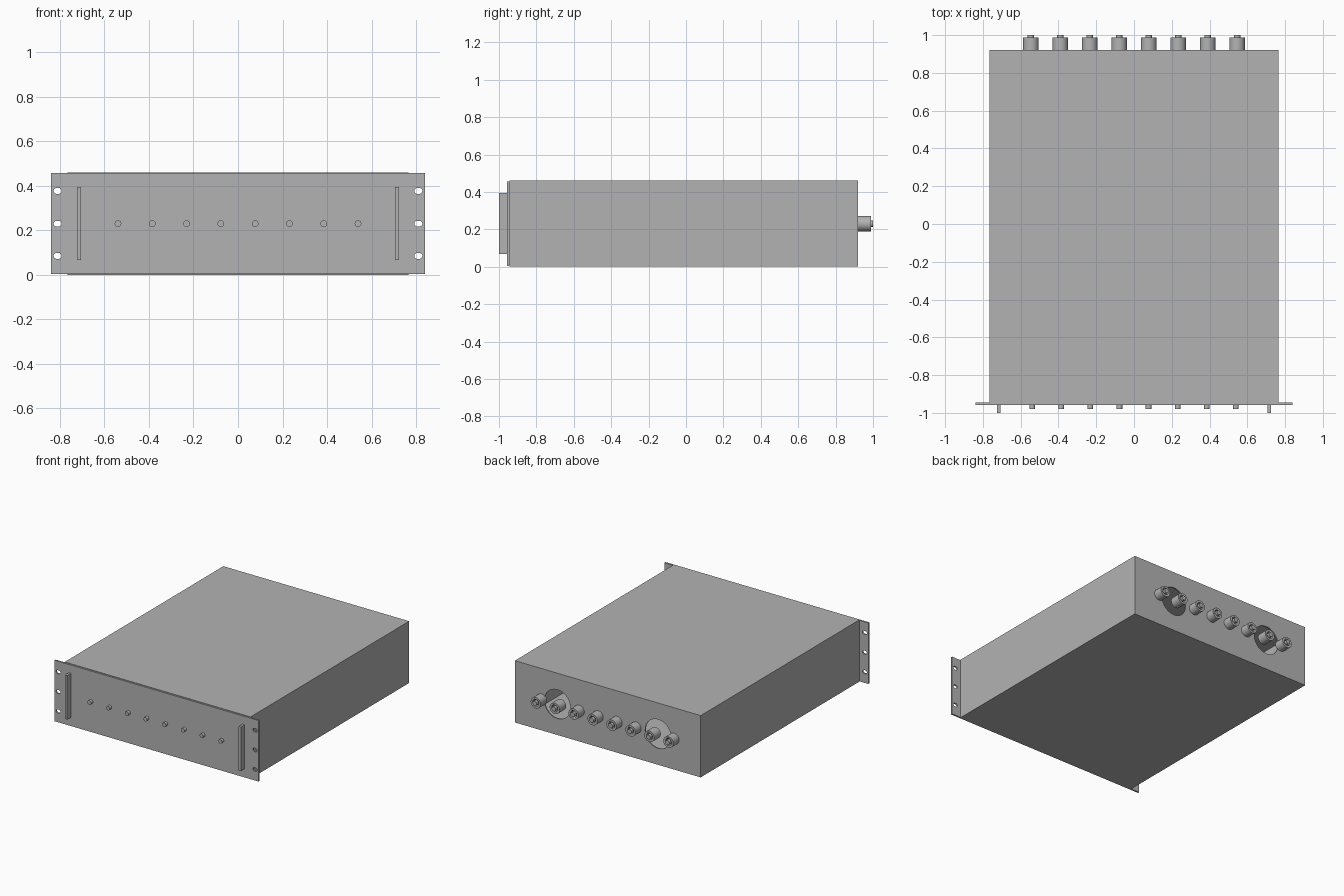
import bpy
from math import radians
from mathutils import Matrix

if "Cube" in bpy.data.objects:
    bpy.data.objects.remove(bpy.data.objects["Cube"], do_unlink=True)

grey = bpy.data.materials.new("plain grey")
grey.use_nodes = True
colour = (0.45, 0.45, 0.45, 1)
grey.diffuse_color = colour
grey.node_tree.nodes["Principled BSDF"].inputs["Base Color"].default_value = colour


def finish(name, smooth=False):
    ob = bpy.context.object
    ob.name = name
    ob.data.materials.append(grey)
    bpy.ops.object.transform_apply(location=True, rotation=True, scale=True)
    if smooth:
        bpy.ops.object.shade_smooth_by_angle(angle=radians(35))
    return ob


def box(name, lo, hi):
    bpy.ops.mesh.primitive_cube_add(size=1, location=[(a + b) / 2 for a, b in zip(lo, hi)])
    bpy.context.object.scale = [b - a for a, b in zip(lo, hi)]
    return finish(name)


def rod(name, x, z, r, y0, y1, sides=32, stretch=1):
    """Cylinder along y, optionally widened in x."""
    bpy.ops.mesh.primitive_cylinder_add(vertices=sides, radius=r, depth=y1 - y0,
                                        location=(x, (y0 + y1) / 2, z),
                                        rotation=(radians(90), 0, 0))
    bpy.context.object.scale.x = stretch
    return finish(name, True)


def cut(target, cutter):
    mod = target.modifiers.new("cut", "BOOLEAN")
    mod.operation = "DIFFERENCE"
    mod.solver = "EXACT"
    mod.object = cutter
    bpy.context.view_layer.objects.active = target
    bpy.ops.object.modifier_apply(modifier=mod.name)
    bpy.data.objects.remove(cutter, do_unlink=True)


MID = 0.23
W, FRONT, BACK, H, T = 0.765, -0.945, 0.92, 0.46, 0.008

# Hollow chassis with two round openings in the rear wall
chassis = box("chassis", (-W, FRONT, 0), (W, BACK, H))
cut(chassis, box("cavity", (-W + T, FRONT + T, T), (W - T, BACK - T, H - T)))
for s in (-1, 1):
    cut(chassis, rod("fan_cutter", s * 0.415, MID, 0.107, BACK - 0.05, BACK + 0.05, 48))

# Front panel with slotted mounting ears
panel = box("front_panel", (-0.84, -0.957, 0.003), (0.84, FRONT, 0.457))
for s in (-1, 1):
    for z in (0.085, MID, 0.377):
        for dx in (-0.005, 0.005):
            cut(panel, rod("slot_end", s * 0.81 + dx, z, 0.013, -1, -0.9, 20))
        cut(panel, box("slot_middle", (s * 0.81 - 0.005, -1, z - 0.013),
                       (s * 0.81 + 0.005, -0.9, z + 0.013)))

# Upright handles
for side, s in (("left", 1), ("right", -1)):
    x = s * 0.715
    box(side + "_handle", (x - 0.009, -1, 0.067), (x + 0.009, -0.957, 0.395))

# Row of front indicators and rear sockets
for i in range(8):
    rod("indicator_%d" % (i + 1), (i - 3.5) * 0.154, MID, 0.015, -0.98, -0.957, 24)
    x = (i - 3.5) * 0.156
    socket = rod("socket_%d" % (i + 1), x, MID, 0.041, BACK - T, 0.988)
    cut(socket, rod("socket_bore", x, MID, 0.025, 0.95, 1.05))
    rod("socket_pin_%d" % (i + 1), x, MID, 0.017, 0.94, 1.0, 24)
